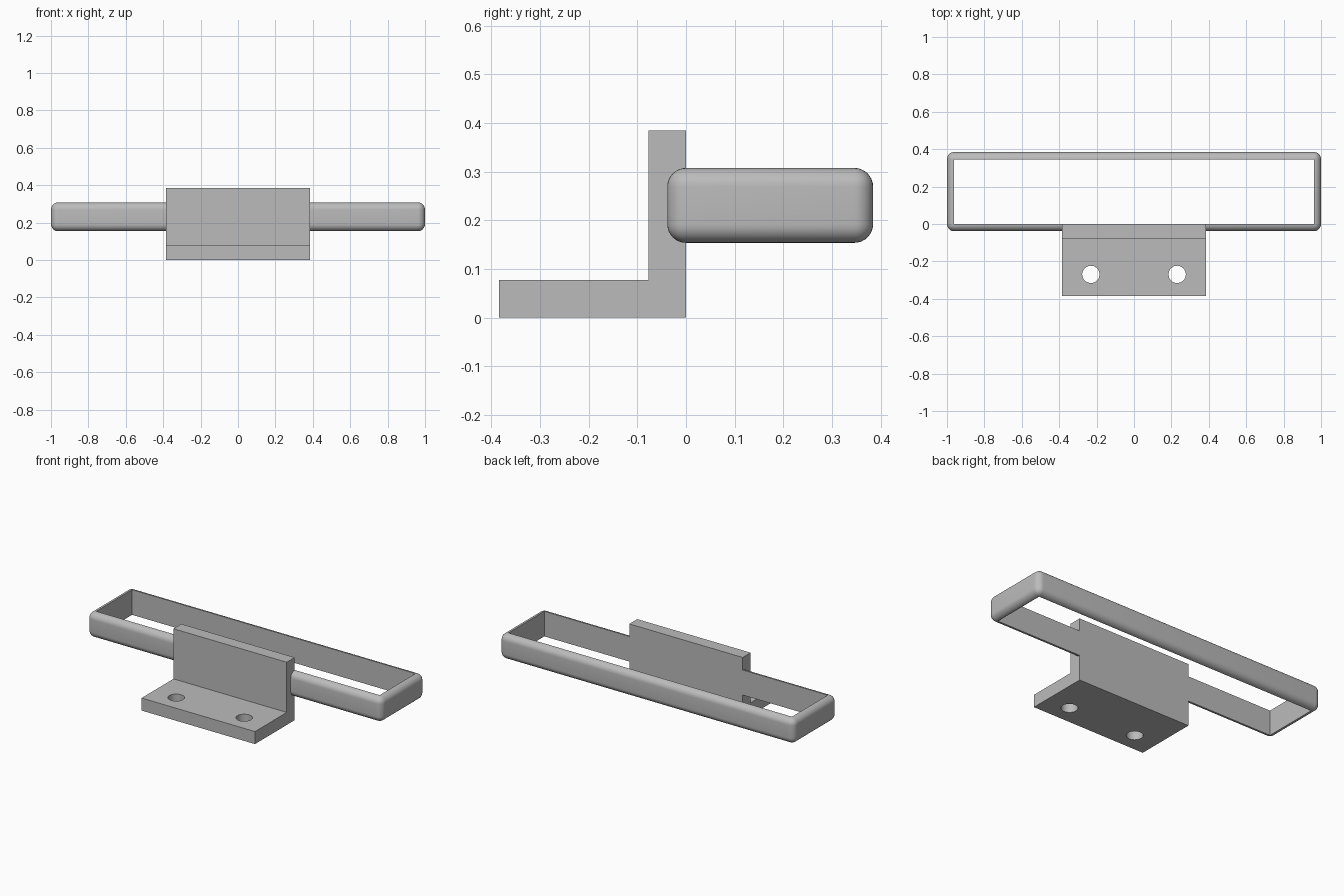
import bpy
import bmesh
from mathutils import Matrix, Vector

old = bpy.data.objects.get("Cube")
if old:
    bpy.data.objects.remove(old, do_unlink=True)

U = 1 / 26  # design module: the ring is 52 modules wide

grey = bpy.data.materials.new("satin_grey")
grey.use_nodes = True
colour = (0.5, 0.5, 0.5, 1)
grey.diffuse_color = colour
grey.node_tree.nodes["Principled BSDF"].inputs["Base Color"].default_value = colour


def make_object(name, bm):
    """Turn a bmesh into a linked object with the grey material."""
    bmesh.ops.recalc_face_normals(bm, faces=bm.faces[:])
    mesh = bpy.data.meshes.new(name)
    bm.to_mesh(mesh)
    bm.free()
    mesh.materials.append(grey)
    obj = bpy.data.objects.new(name, mesh)
    bpy.context.collection.objects.link(obj)
    return obj


def smooth(obj):
    bpy.ops.object.select_all(action="DESELECT")
    obj.select_set(True)
    bpy.context.view_layer.objects.active = obj
    bpy.ops.object.shade_smooth_by_angle(angle=0.6)


# Ring: rounded box with its flat top and bottom opened and joined by inner walls
bm = bmesh.new()
bmesh.ops.create_cube(bm, size=1)
bmesh.ops.scale(bm, vec=Vector((52, 11, 4)) * U, verts=bm.verts)
bmesh.ops.translate(bm, vec=Vector((0, 4.5, 6)) * U, verts=bm.verts)
bmesh.ops.bevel(bm, geom=bm.edges[:], offset=U, offset_type="OFFSET",
                segments=8, profile=0.5, affect="EDGES")
bm.normal_update()
caps = [f for f in bm.faces if abs(f.normal.z) > 0.999]
bmesh.ops.delete(bm, geom=caps, context="FACES")
bmesh.ops.bridge_loops(bm, edges=[e for e in bm.edges if e.is_boundary])
smooth(make_object("towel_ring", bm))

# Bracket: L profile extruded across its width
profile = [(-10, 0), (0, 0), (0, 10), (-2, 10), (-2, 2), (-10, 2)]
bm = bmesh.new()
face = bm.faces.new([bm.verts.new(Vector((-10, y, z)) * U) for y, z in profile])
extruded = bmesh.ops.extrude_face_region(bm, geom=[face])["geom"]
bmesh.ops.translate(bm, vec=(20 * U, 0, 0),
                    verts=[v for v in extruded if isinstance(v, bmesh.types.BMVert)])
bracket = make_object("mounting_bracket", bm)

# Two screw holes through the foot
bm = bmesh.new()
for side in (-1, 1):
    bmesh.ops.create_cone(bm, cap_ends=True, segments=48, radius1=1.2 * U,
                          radius2=1.2 * U, depth=6 * U,
                          matrix=Matrix.Translation(Vector((6 * side, -7, 1)) * U))
cutter = make_object("hole_cutter", bm)
cutter.hide_render = True
cut = bracket.modifiers.new("screw_holes", "BOOLEAN")
cut.operation = "DIFFERENCE"
cut.solver = "EXACT"
cut.object = cutter
bpy.ops.object.select_all(action="DESELECT")
bracket.select_set(True)
bpy.context.view_layer.objects.active = bracket
bpy.ops.object.modifier_apply(modifier=cut.name)
bpy.data.objects.remove(cutter, do_unlink=True)
smooth(bracket)
